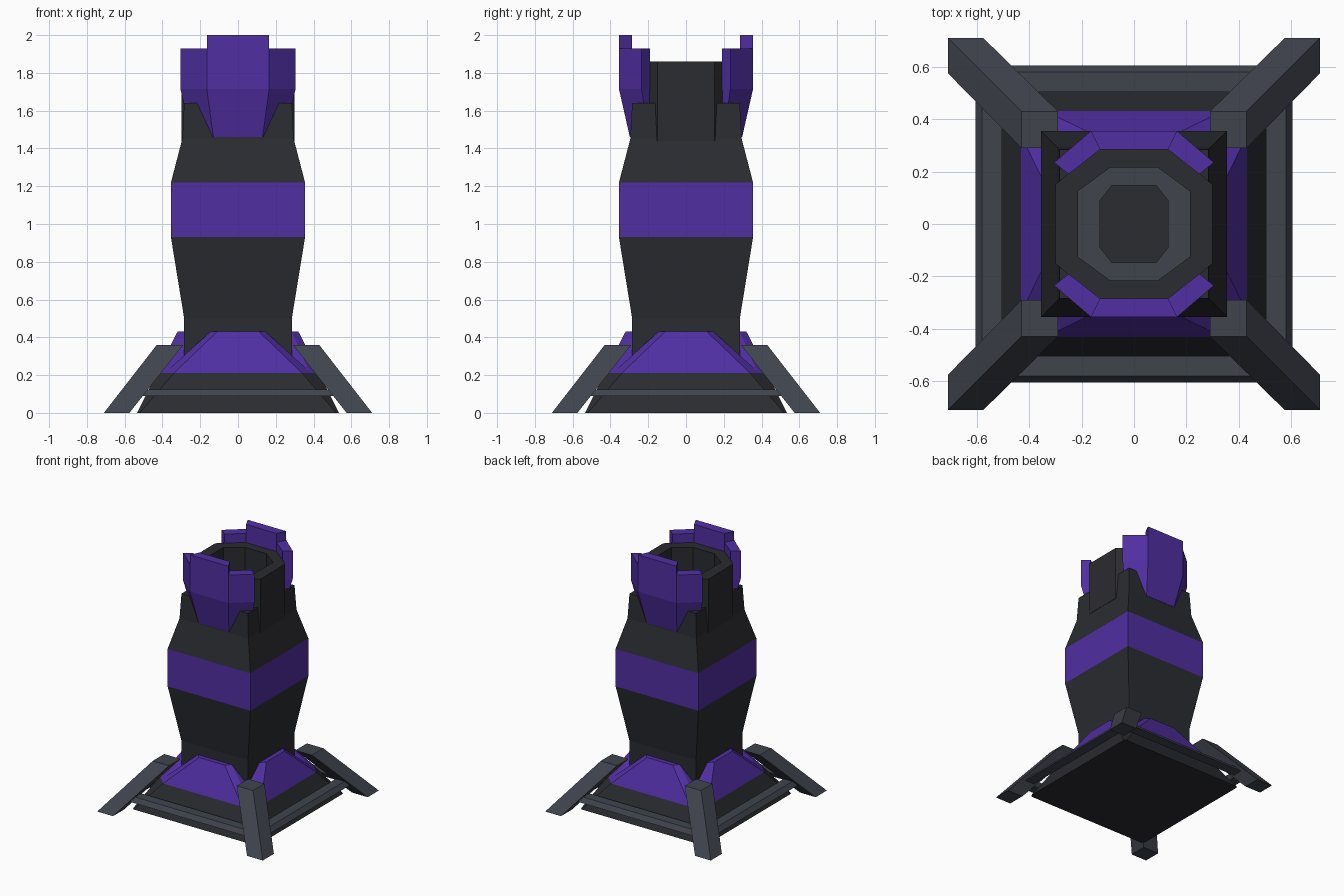
import bpy, bmesh
from mathutils import Matrix
from math import pi

if "Cube" in bpy.data.objects:
    bpy.data.objects.remove(bpy.data.objects["Cube"])


def material(name, color):
    m = bpy.data.materials.new(name)
    m.diffuse_color = (*color, 1)
    m.use_nodes = True
    m.node_tree.nodes["Principled BSDF"].inputs["Base Color"].default_value = m.diffuse_color
    return m


DARK = material("dark_metal", (0.024, 0.025, 0.030))
GREY = material("grey_metal", (0.050, 0.057, 0.073))
PURPLE = material("purple_panel", (0.080, 0.028, 0.36))


def loft(name, rings, mat, bottom=True, top=True, matrix=Matrix()):
    """Skin a stack of rings; each ring is (z, [(x, y), ...])."""
    bm = bmesh.new()
    loops = [[bm.verts.new((x, y, z)) for x, y in pts] for z, pts in rings]
    n = len(loops[0])
    for a, b in zip(loops, loops[1:]):
        for i in range(n):
            j = (i + 1) % n
            bm.faces.new((a[i], a[j], b[j], b[i]))
    if bottom:
        bm.faces.new(loops[0][::-1])
    if top:
        bm.faces.new(loops[-1])
    bm.transform(matrix)
    bmesh.ops.recalc_face_normals(bm, faces=bm.faces)
    me = bpy.data.meshes.new(name)
    bm.to_mesh(me)
    bm.free()
    me.materials.append(mat)
    ob = bpy.data.objects.new(name, me)
    bpy.context.collection.objects.link(ob)
    return ob


def rect(x0, x1, y0, y1):
    return [(x0, y0), (x1, y0), (x1, y1), (x0, y1)]


def square(h):
    return rect(-h, h, -h, h)


def octagon(hx, sy, sx, hy):
    """Octagon through (hx, sy) and (sx, hy), mirrored in both axes."""
    return [(hx, -sy), (hx, sy), (sx, hy), (-sx, hy),
            (-hx, sy), (-hx, -sy), (-sx, -hy), (sx, -hy)]


# Sloped base with clipped corners
loft("base", [(0, octagon(.535, .52, .52, .535)),
              (.21, octagon(.43, .34, .34, .43))], DARK)

# Four sides: legs, rails and lower sloped panels
for k in range(4):
    turn = Matrix.Rotation(k * pi / 2, 4, 'Z')
    loft(f"leg_{k}", [(0, rect(.575, .71, .575, .71)),
                      (.36, rect(.29, .43, .29, .43))], GREY, matrix=turn)
    loft(f"rail_{k}", [(.09, rect(-.52, .52, -.605, -.525)),
                       (.125, rect(-.50, .50, -.58, -.505))], GREY, matrix=turn)
    loft(f"base_panel_{k}",
         [(.21, [(-.34, -.432), (.34, -.432), (.39, -.38), (.39, -.25), (-.39, -.25), (-.39, -.38)]),
          (.43, [(-.11, -.32), (.11, -.32), (.145, -.285), (.145, -.25), (-.145, -.25), (-.145, -.285)])],
         PURPLE, matrix=turn)

# Tower body
loft("lower_body", [(.2, square(.285)), (.5, square(.285)), (.93, square(.355))],
     DARK, top=False)
loft("body_band", [(.93, square(.355)), (1.22, square(.355))],
     PURPLE, bottom=False, top=False)
loft("upper_body", [(1.22, square(.355)), (1.45, square(.295)), (1.64, square(.285))],
     DARK, bottom=False)

# Hollow muzzle and its inner collar
outer = octagon(.30, .15, .14, .29)
bore = octagon(.214, .125, .092, .215)
hole = octagon(.13, .09, .085, .147)
loft("muzzle", [(1.44, outer), (1.86, outer), (1.86, bore), (1.60, bore)], DARK)
loft("collar", [(1.67, bore), (1.67, hole), (1.61, hole)], GREY,
     bottom=False, top=False)

# Front and back crown plates with angled wings
for side, angle in (("back", 0), ("front", pi)):
    turn = Matrix.Rotation(angle, 4, 'Z')
    upper = [(-.165, .355), (.165, .355), (.13, .285), (-.13, .285)]
    lower = [(-.13, .297), (.13, .297), (.10, .23), (-.10, .23)]
    loft(f"{side}_plate", [(1.46, lower), (1.715, upper), (2, upper)],
         PURPLE, matrix=turn)
    for s, label in ((1, "a"), (-1, "b")):
        up = [(s * x, y) for x, y in ((.165, .355), (.305, .235), (.25, .19), (.13, .285))]
        low = [(s * x, y) for x, y in ((.13, .297), (.245, .197), (.20, .15), (.10, .23))]
        loft(f"{side}_wing_{label}", [(1.46, low), (1.715, up), (1.93, up)],
             PURPLE, matrix=turn)
